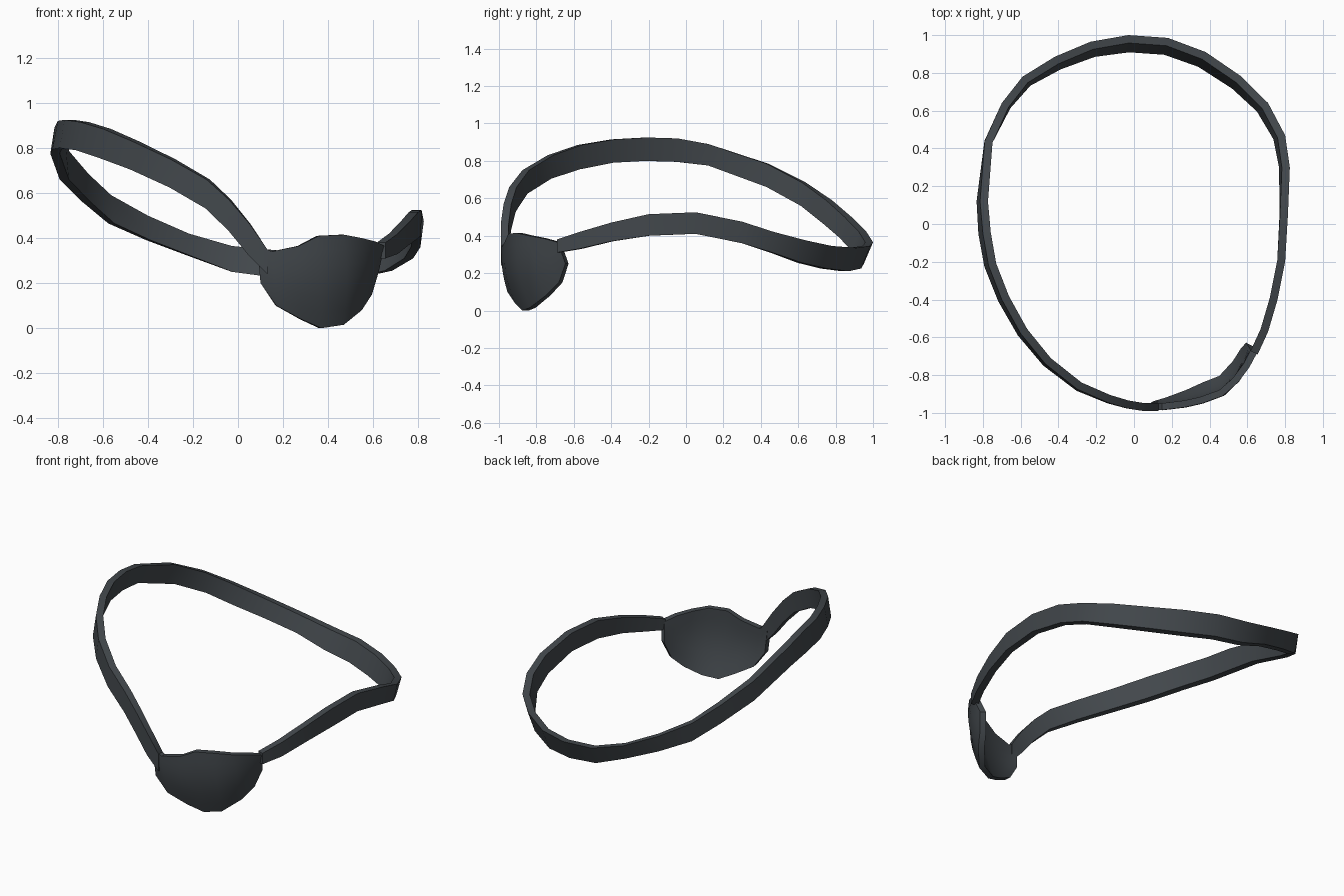
import bpy, bmesh, math
from mathutils import Vector

if "Cube" in bpy.data.objects:
    bpy.data.objects.remove(bpy.data.objects["Cube"])

mat = bpy.data.materials.new("charcoal leather")
mat.diffuse_color = (0.055, 0.064, 0.072, 1)
mat.use_nodes = True
mat.node_tree.nodes["Principled BSDF"].inputs["Base Color"].default_value = mat.diffuse_color


def make_object(name, bm):
    bmesh.ops.recalc_face_normals(bm, faces=bm.faces)
    mesh = bpy.data.meshes.new(name)
    bm.to_mesh(mesh)
    bm.free()
    mesh.materials.append(mat)
    obj = bpy.data.objects.new(name, mesh)
    bpy.context.collection.objects.link(obj)
    bpy.ops.object.select_all(action='DESELECT')
    obj.select_set(True)
    bpy.context.view_layer.objects.active = obj
    bpy.ops.object.shade_smooth_by_angle(angle=math.radians(35))
    return obj


def inward(points, i):
    """Horizontal direction towards the head at one point of a path."""
    a, b = points[max(i - 1, 0)], points[min(i + 1, len(points) - 1)]
    t = Vector((b[0] - a[0], b[1] - a[1], 0)).normalized()
    n = Vector((-t.y, t.x, 0))
    return n if n.dot(Vector((points[i][0], points[i][1], 0))) < 0 else -n


# Strap: x, y of the outer top edge, then top and bottom height
strap = [
    (.13, -.99, .35, .24), (.05, -.99, .465, .32), (-.04, -.975, .57, .43),
    (-.14, -.945, .66, .53), (-.30, -.875, .75, .625), (-.47, -.74, .83, .705),
    (-.60, -.58, .885, .755), (-.70, -.40, .915, .79), (-.77, -.22, .925, .80),
    (-.80, -.05, .92, .795), (-.815, .12, .89, .775), (-.79, .44, .785, .66),
    (-.70, .64, .685, .56), (-.59, .78, .59, .465), (-.42, .885, .50, .39),
    (-.23, .965, .42, .32), (-.03, 1.0, .365, .25), (.18, .985, .345, .225),
    (.38, .91, .335, .21), (.57, .78, .345, .225), (.71, .64, .375, .255),
    (.80, .47, .42, .31), (.825, .30, .475, .36), (.815, .05, .525, .41),
    (.80, -.20, .515, .40), (.76, -.40, .47, .37), (.71, -.57, .42, .33),
    (.655, -.69, .38, .31),
]
bm = bmesh.new()
rings = []
for i, (x, y, top, bottom) in enumerate(strap):
    n = inward(strap, i)
    # The band leans in at the back and flares out on the left
    lean = n * (0.05 * max(0, y) - 0.03 * max(0, -x))
    outer_top = Vector((x, y, top))
    outer_low = Vector((x, y, bottom)) + lean
    rings.append([bm.verts.new(p) for p in
                  (outer_top, outer_top + n * .042, outer_low + n * .042, outer_low)])
for a, b in zip(rings, rings[1:]):
    for k in range(4):
        bm.faces.new((a[k], a[(k + 1) % 4], b[(k + 1) % 4], b[k]))
bm.faces.new(rings[0])
bm.faces.new(rings[-1])
make_object("strap", bm)

# Patch: top edge point and bottom edge point of each column
columns = [
    ((.085, -.985, .37), (.10, -.975, .20)),
    ((.15, -.985, .34), (.17, -.955, .10)),
    ((.27, -.97, .365), (.28, -.915, .04)),
    ((.36, -.95, .41), (.37, -.875, .0)),
    ((.47, -.91, .415), (.47, -.835, .015)),
    ((.55, -.84, .40), (.55, -.75, .08)),
    ((.61, -.76, .385), (.595, -.68, .15)),
    ((.65, -.685, .365), (.625, -.645, .25)),
]
tops = [c[0] for c in columns]
ROWS = 6
bm = bmesh.new()
outer, inner = [], []
for i, (top, low) in enumerate(columns):
    n = inward(tops, i)
    bulge = 0.028 * math.sin(math.pi * i / (len(columns) - 1))
    front = [Vector(top).lerp(Vector(low), r / ROWS)
             - n * bulge * math.sin(math.pi * r / ROWS) for r in range(ROWS + 1)]
    outer.append([bm.verts.new(p) for p in front])
    inner.append([bm.verts.new(p + n * .036) for p in front])
last = len(columns) - 1
for i in range(last):
    for r in range(ROWS):
        for g in (outer, inner):
            bm.faces.new((g[i][r], g[i + 1][r], g[i + 1][r + 1], g[i][r + 1]))
    for r in (0, ROWS):
        bm.faces.new((outer[i][r], outer[i + 1][r], inner[i + 1][r], inner[i][r]))
for i in (0, last):
    for r in range(ROWS):
        bm.faces.new((outer[i][r], outer[i][r + 1], inner[i][r + 1], inner[i][r]))
make_object("eye_patch", bm)
